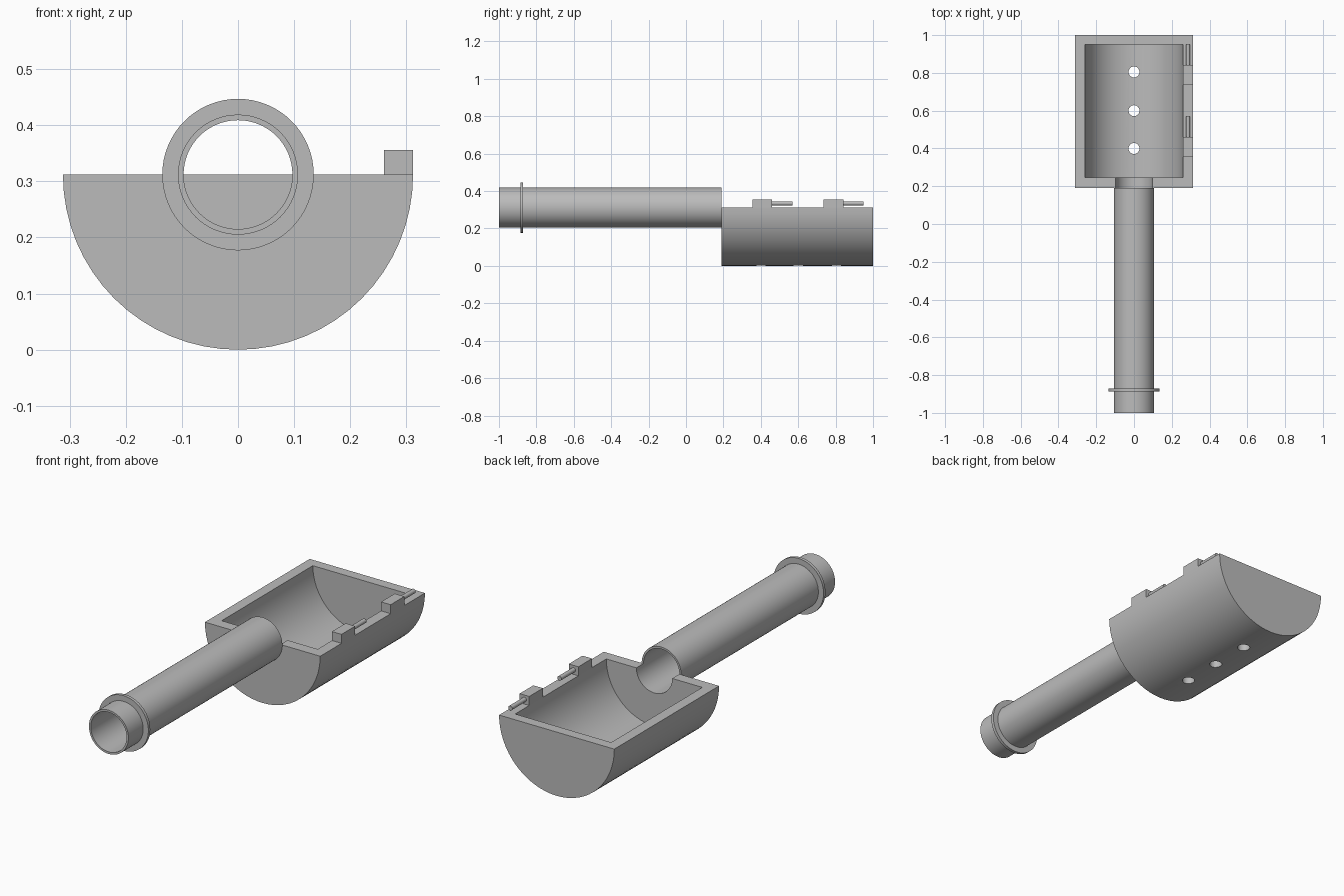
import bpy, bmesh
from math import pi, sin, cos, radians

cube = bpy.data.objects.get("Cube")
if cube:
    bpy.data.objects.remove(cube, do_unlink=True)

RIM = 0.312        # rim height, also the height of the tube axis
BOWL_R, CAVITY_R = 0.312, 0.26
TUBE_R, BORE_R = 0.107, 0.097
SEG = 64

grey = bpy.data.materials.new("plain grey")
grey.use_nodes = True
grey.diffuse_color = (0.5, 0.5, 0.5, 1)
grey.node_tree.nodes["Principled BSDF"].inputs["Base Color"].default_value = (0.5, 0.5, 0.5, 1)


def from_bmesh(name, bm):
    bmesh.ops.recalc_face_normals(bm, faces=bm.faces)
    mesh = bpy.data.meshes.new(name)
    bm.to_mesh(mesh)
    bm.free()
    obj = bpy.data.objects.new(name, mesh)
    bpy.context.collection.objects.link(obj)
    return obj


def activate(obj):
    bpy.ops.object.select_all(action='DESELECT')
    obj.select_set(True)
    bpy.context.view_layer.objects.active = obj


def finish(obj):
    obj.data.materials.clear()
    obj.data.materials.append(grey)
    activate(obj)
    bpy.ops.object.shade_smooth_by_angle(angle=radians(30))


def prism(name, outline, y0, y1):
    """Extrude an (x, z) outline along y."""
    bm = bmesh.new()
    face = bm.faces.new([bm.verts.new((x, y0, z)) for x, z in outline])
    new = bmesh.ops.extrude_face_region(bm, geom=[face])["geom"]
    moved = [v for v in new if isinstance(v, bmesh.types.BMVert)]
    bmesh.ops.translate(bm, verts=moved, vec=(0, y1 - y0, 0))
    return from_bmesh(name, bm)


def arc(r, sweep, steps, x=0, z=RIM):
    return [(x + r * cos(pi + sweep * i / SEG * 2), z + r * sin(pi + sweep * i / SEG * 2))
            for i in range(steps)]


def rod(name, r, y0, y1, x=0, z=RIM):
    return prism(name, arc(r, pi, SEG, x, z), y0, y1)


def ring(name, r_out, r_in, y0, y1):
    """Hollow tube around the handle axis."""
    bm = bmesh.new()
    section = [(r_out, y0), (r_out, y1), (r_in, y1), (r_in, y0)]
    loops = [[bm.verts.new((r * cos(2 * pi * i / SEG), y, RIM + r * sin(2 * pi * i / SEG)))
              for i in range(SEG)] for r, y in section]
    for k, a in enumerate(loops):
        b = loops[(k + 1) % len(loops)]
        for i in range(SEG):
            j = (i + 1) % SEG
            bm.faces.new((a[i], a[j], b[j], b[i]))
    return from_bmesh(name, bm)


def cut(obj, cutter):
    cutter.hide_render = True
    mod = obj.modifiers.new("cut", 'BOOLEAN')
    mod.operation = 'DIFFERENCE'
    mod.solver = 'EXACT'
    mod.object = cutter
    activate(obj)
    bpy.ops.object.modifier_apply(modifier=mod.name)
    bpy.data.objects.remove(cutter, do_unlink=True)


# Half-round scoop, hollowed, with a notch for the tube and drain holes
scoop = prism("scoop", arc(BOWL_R, pi, SEG // 2 + 1), 0.19, 1.0)
cut(scoop, rod("cavity_cutter", CAVITY_R, 0.245, 0.95))
cut(scoop, rod("notch_cutter", BORE_R, 0.1, 0.3))
for y in (0.4, 0.6, 0.805):
    bpy.ops.mesh.primitive_cylinder_add(vertices=32, radius=0.029, depth=0.2, location=(0, y, 0.02))
    cut(scoop, bpy.context.object)
finish(scoop)

# Open handle tube and its collar
finish(ring("handle_tube", TUBE_R, BORE_R, -1.0, 0.19))
finish(ring("collar", 0.135, TUBE_R - 0.002, -0.886, -0.871))

# Two hinge blocks on the left rim, each with a pin pointing back
for label, y in (("front", 0.355), ("back", 0.735)):
    block = [(0.26, RIM), (0.312, RIM), (0.312, 0.356), (0.26, 0.356)]
    finish(prism(label + "_hinge_block", block, y, y + 0.106))
    finish(rod(label + "_hinge_pin", 0.011, y + 0.1, y + 0.215, 0.286, 0.334))
